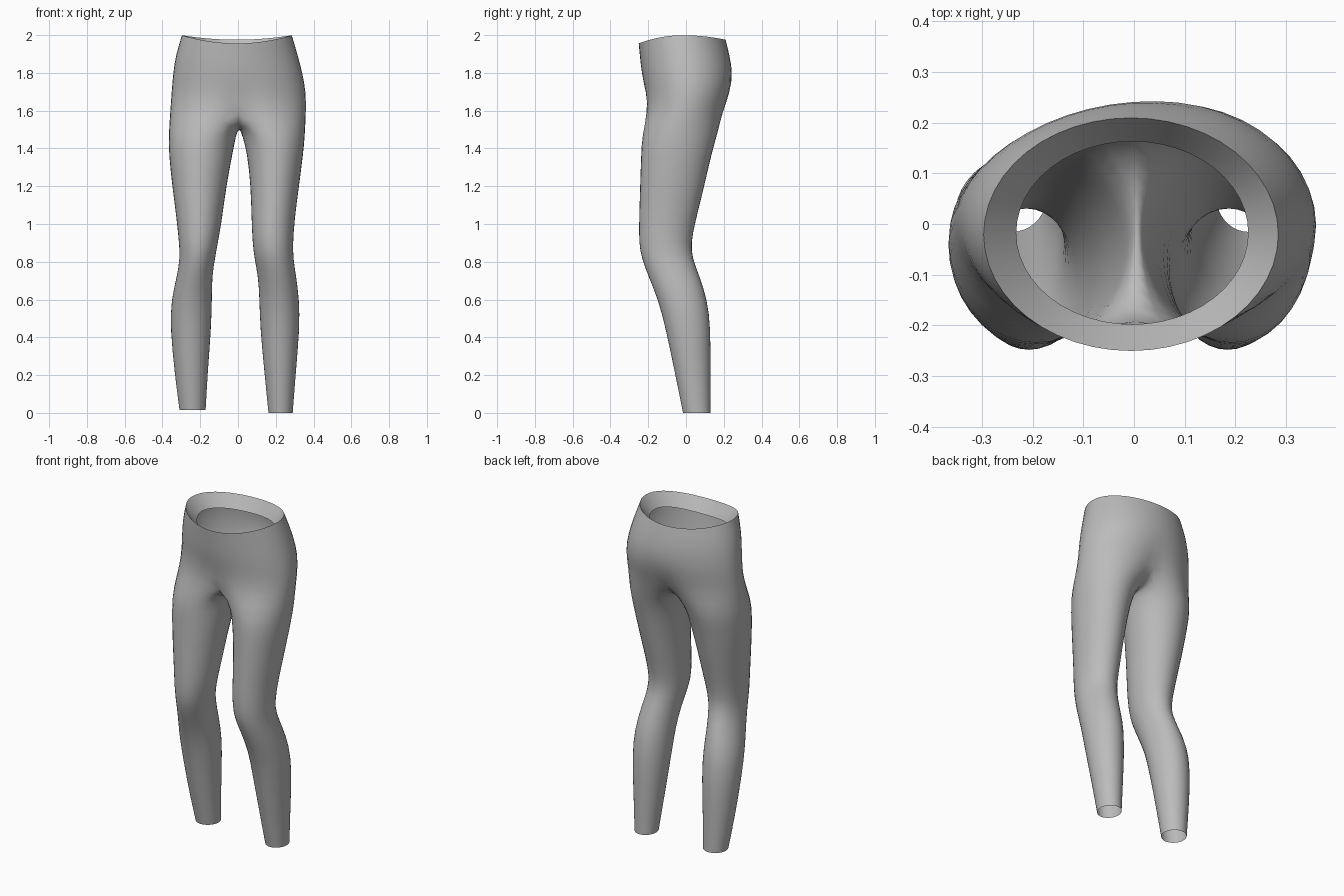
import bpy
import bmesh
from math import sin, cos, radians, pi

cube = bpy.data.objects.get("Cube")
if cube:
    bpy.data.objects.remove(cube, do_unlink=True)

SIDES = 24          # points round the hips
LEG_SIDES = 18      # 13 shared with the hips, 5 along the crotch seam
SEAM = 5

# Hip rings: height, right x, left x, front y, back y, waist dip, centre cleft, back skew
HIPS = [
    (1.925, -.235, .228, -.200, .165, 1.0, 0, 0),     # inner edge of waistband
    (2.00, -.300, .288, -.253, .212, 1.0, 0, 0),      # waist rim
    (1.90, -.332, .318, -.245, .236, .6, 0, .05),
    (1.80, -.347, .345, -.236, .248, .2, 0, .08),
    (1.70, -.355, .363, -.222, .240, 0, .04, .08),
    (1.60, -.362, .364, -.224, .212, 0, .17, .05),
]

# Leg rings: height, left inner x, left outer x, right inner x, right outer x, front y, back y
LEGS = [
    (1.47, .020, .357, -.008, -.371, -.236, .168),
    (1.37, .047, .348, -.026, -.369, -.241, .138),
    (1.20, .065, .325, -.060, -.351, -.246, .100),
    (1.02, .070, .301, -.083, -.326, -.251, .054),
    (.90, .075, .293, -.105, -.314, -.252, .028),
    (.82, .085, .294, -.120, -.309, -.238, .036),
    (.72, .105, .310, -.136, -.325, -.200, .075),
    (.60, .112, .326, -.136, -.356, -.150, .115),
    (.45, .115, .329, -.140, -.361, -.110, .133),
    (.20, .140, .306, -.160, -.336, -.058, .131),
    (.00, .160, .291, -.170, -.311, -.017, .131),
]


def hip_ring(bm, z, x0, x1, y0, y1, dip, cleft, skew):
    ring = []
    for k in range(SIDES):
        a = 2 * pi * k / SIDES
        c = cos(a)
        x = (x0 + x1) / 2 + (x1 - x0) / 2 * sin(a)
        mid = (y0 + y1) / 2
        y = mid - (y1 - y0) / 2 * c
        y -= (y - mid) * cleft * max(0, 1 - abs(x) / .12)
        if y > mid:
            y += skew * x * -c
        drop = (.045 if c > 0 else .025) * dip * c * c
        ring.append(bm.verts.new((x, y, z - drop)))
    return ring


def leg_ring(bm, z, inner, outer, y0, y1):
    ring = []
    for i in range(LEG_SIDES):
        t = radians(60 + 360 / LEG_SIDES * i)
        x = (inner + outer) / 2 + (inner - outer) / 2 * cos(t)
        y = (y0 + y1) / 2 - (y1 - y0) / 2 * sin(t)
        ring.append(bm.verts.new((x, y, z)))
    return ring


def bridge(bm, a, b):
    n = len(a)
    for i in range(n):
        j = (i + 1) % n
        bm.faces.new((a[i], a[j], b[j], b[i]))


bm = bmesh.new()

# Waistband lip and hips
rings = [hip_ring(bm, *row) for row in HIPS]
for a, b in zip(rings, rings[1:]):
    bridge(bm, a, b)
hips = rings[-1]

# Crotch seam from back to front
half = SIDES // 2
front, back = hips[0].co, hips[half].co
seam = []
for j in range(SEAM):
    f = (j + 1) / (SEAM + 1)
    p = back.lerp(front, f)
    seam.append(bm.verts.new((.006, p.y * .92, p.z - .09 * sin(pi * f) ** .6)))

# Legs hang from half of the hip ring plus the seam
left_top = hips[:half + 1] + seam
right_top = [hips[-k % SIDES] for k in range(half + 1)] + seam
for top, cols, lift in ((left_top, (1, 2), 0), (right_top, (3, 4), .015)):
    above = top
    for row in LEGS:
        z = max(row[0], lift)
        ring = leg_ring(bm, z, row[cols[0]], row[cols[1]], row[5], row[6])
        bridge(bm, above, ring)
        above = ring

# Crisp folded rim at the waist
crease = bm.edges.layers.float.new("crease_edge")
rim = set(rings[1])
for e in bm.edges:
    if e.verts[0] in rim and e.verts[1] in rim:
        e[crease] = 1
        e.smooth = False
for f in bm.faces:
    f.smooth = True
bmesh.ops.recalc_face_normals(bm, faces=bm.faces[:])
# Outward check on an outer hip face
bm.faces.ensure_lookup_table()
probe = bm.faces[SIDES * 3]
if probe.normal.y * probe.calc_center_median().y < 0:
    bmesh.ops.reverse_faces(bm, faces=bm.faces[:])

mesh = bpy.data.meshes.new("leggings")
bm.to_mesh(mesh)
bm.free()
leggings = bpy.data.objects.new("leggings", mesh)
bpy.context.collection.objects.link(leggings)

# Plain grey cloth
grey = bpy.data.materials.new("grey cloth")
grey.use_nodes = True
colour = (.5, .5, .5, 1)
grey.diffuse_color = colour
grey.node_tree.nodes["Principled BSDF"].inputs["Base Color"].default_value = colour
mesh.materials.append(grey)

sub = leggings.modifiers.new("smooth cloth", "SUBSURF")
sub.levels = sub.render_levels = 1
